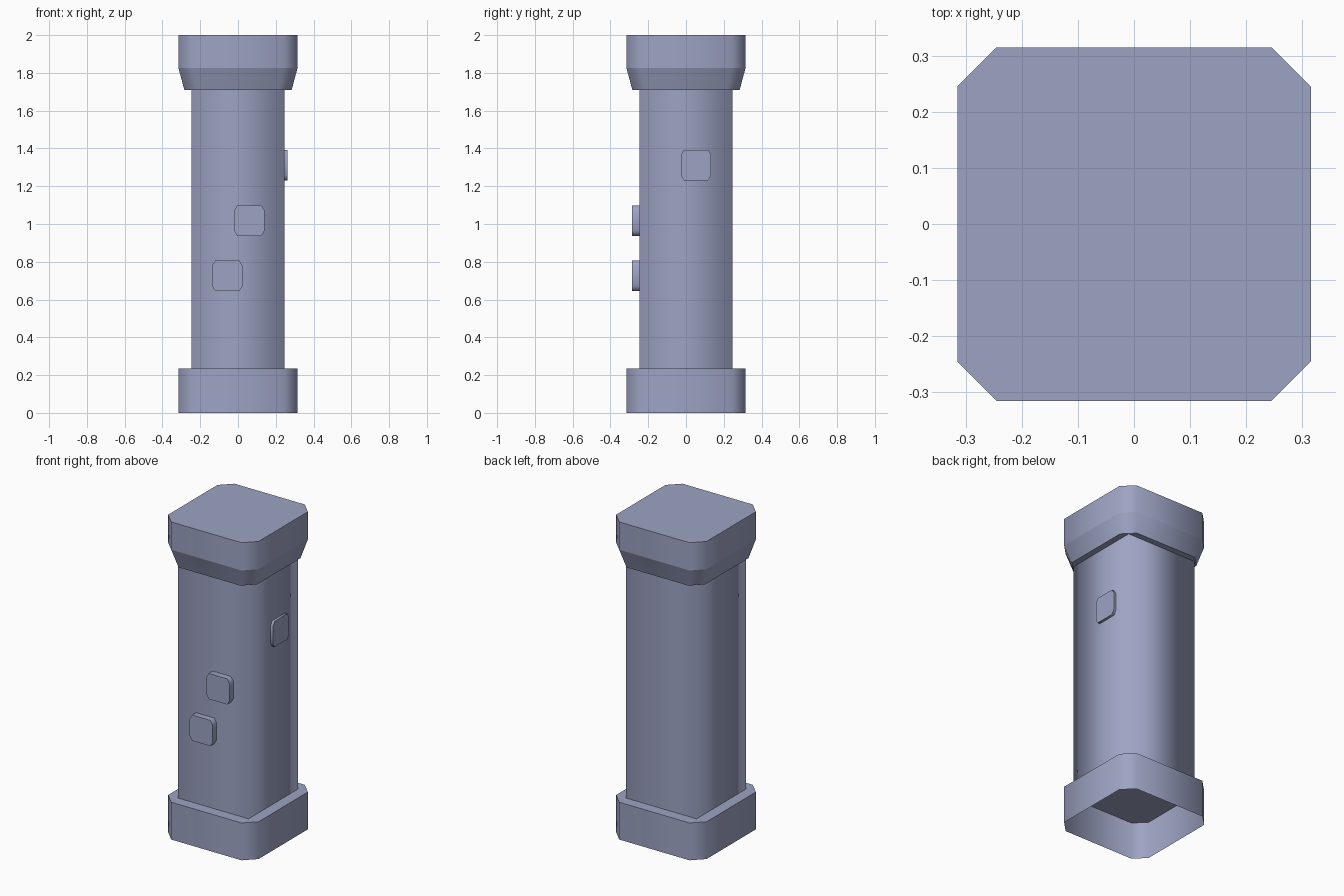
import bpy, bmesh
from mathutils import Vector

if "Cube" in bpy.data.objects:
    bpy.data.objects.remove(bpy.data.objects["Cube"])

stone = bpy.data.materials.new("blue_grey")
stone.diffuse_color = (0.34, 0.37, 0.55, 1)
stone.use_nodes = True
stone.node_tree.nodes["Principled BSDF"].inputs["Base Color"].default_value = stone.diffuse_color


def outline(hx, hy, cx, cy):
    """Rectangle outline with cut corners (plain rectangle when the cut is 0)."""
    if cx == 0:
        return [(hx, -hy), (hx, hy), (-hx, hy), (-hx, -hy)]
    return [(hx, -hy + cy), (hx, hy - cy), (hx - cx, hy), (-hx + cx, hy),
            (-hx, hy - cy), (-hx, -hy + cy), (-hx + cx, -hy), (hx - cx, -hy)]


def loft(name, levels, bottom, top, place=lambda x, y, z: (x, y, z)):
    """Join stacked outlines; walls are smooth around, sharp between levels."""
    bm = bmesh.new()
    rings = [[bm.verts.new(place(x, y, z)) for x, y in pts] for z, pts in levels]
    for a, b in zip(rings, rings[1:]):
        n = len(a)
        for i in range(n):
            j = (i + 1) % n
            bm.faces.new((a[i], a[j], b[j], b[i])).smooth = True
    if bottom:
        bm.faces.new(rings[0][::-1])
    if top:
        bm.faces.new(rings[-1])
    bm.edges.ensure_lookup_table()
    for ring in rings:
        for i in range(len(ring)):
            e = bm.edges.get((ring[i], ring[(i + 1) % len(ring)]))
            if e:
                e.smooth = False
    me = bpy.data.meshes.new(name)
    bm.to_mesh(me)
    bm.free()
    me.materials.append(stone)
    ob = bpy.data.objects.new(name, me)
    bpy.context.collection.objects.link(ob)
    return ob


# base block, open underneath
foot = outline(0.315, 0.315, 0.07, 0.07)
loft("base", [(0, foot), (0.235, foot)], False, True)

# square shaft with soft shading
shaft = outline(0.246, 0.246, 0, 0)
loft("shaft", [(0.235, shaft), (1.71, shaft)], False, False)

# flared cap
neck = outline(0.284, 0.284, 0.069, 0.069)
loft("cap", [(1.71, neck), (1.825, foot), (2.0, foot)], True, True)

# raised studs on the front and right faces
stud = outline(0.08, 0.081, 0.016, 0.027)


def front(cx, cz):
    return lambda x, y, d: (cx + x, -d, cz + y)


def right(cy, cz):
    return lambda x, y, d: (d, cy + x, cz + y)


loft("front_stud_low", [(0.23, stud), (0.285, stud)], False, True, front(-0.057, 0.725))
loft("front_stud_high", [(0.23, stud), (0.285, stud)], False, True, front(0.06, 1.018))
loft("right_stud", [(0.23, stud), (0.262, stud)], False, True, right(0.053, 1.312))
